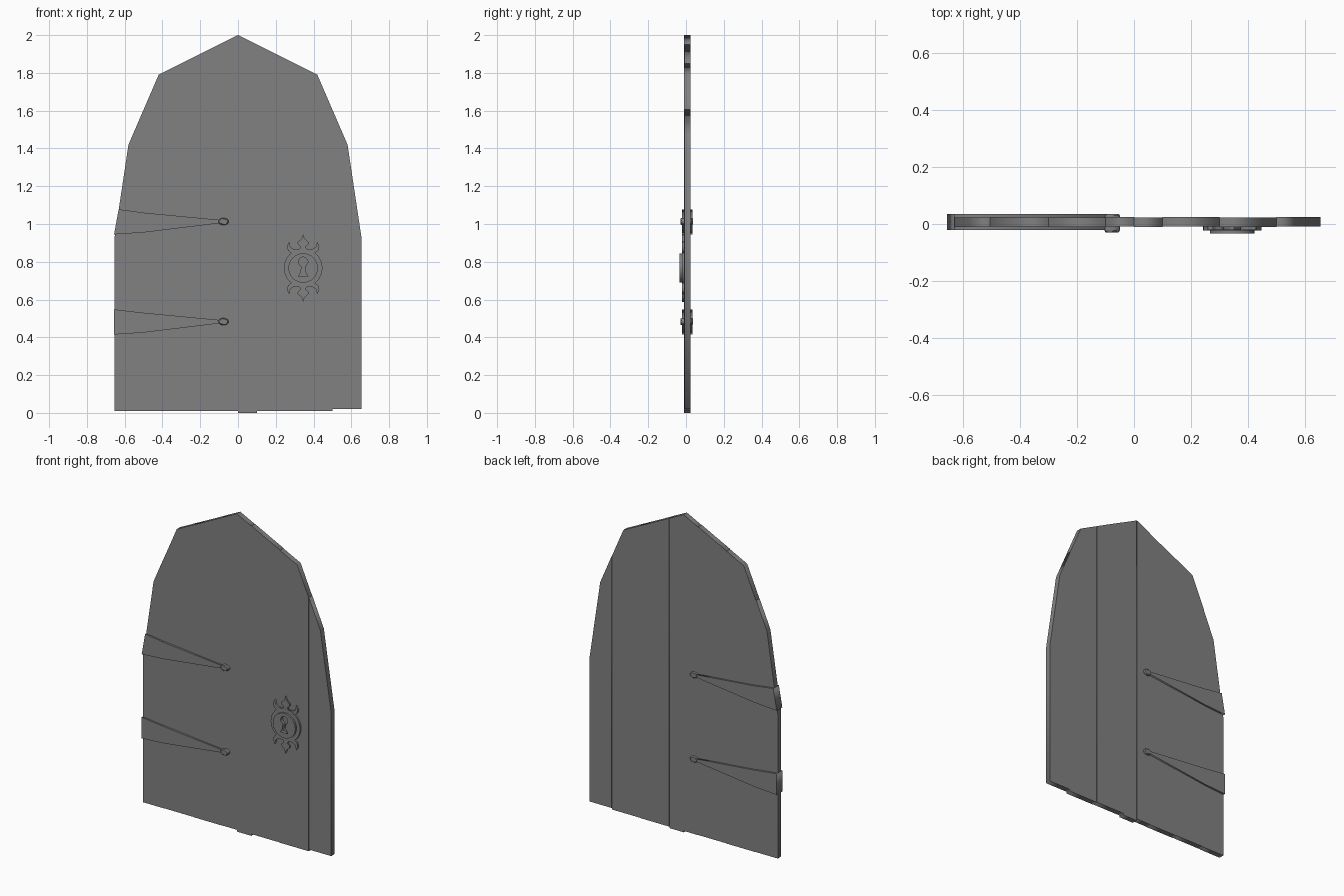
import bpy, bmesh
from math import sin, cos, pi

cube = bpy.data.objects.get("Cube")
if cube:
    bpy.data.objects.remove(cube, do_unlink=True)

grey = bpy.data.materials.new("plain grey")
grey.use_nodes = True
color = (0.22, 0.22, 0.22, 1)
grey.diffuse_color = color
grey.node_tree.nodes["Principled BSDF"].inputs["Base Color"].default_value = color


def plate(name, loops, front, back):
    """Flat plate in the xz plane; inner loops become holes."""
    curve = bpy.data.curves.new(name, "CURVE")
    curve.dimensions = "2D"
    curve.fill_mode = "BOTH"
    curve.extrude = (back - front) / 2
    for loop in loops:
        spline = curve.splines.new("POLY")
        spline.points.add(len(loop) - 1)
        for p, (x, z) in zip(spline.points, loop):
            p.co = (x, z, 0, 1)
        spline.use_cyclic_u = True
    temp = bpy.data.objects.new(name, curve)
    bpy.context.collection.objects.link(temp)
    bpy.context.view_layer.update()
    mesh = bpy.data.meshes.new_from_object(
        temp.evaluated_get(bpy.context.evaluated_depsgraph_get()))
    bpy.data.objects.remove(temp, do_unlink=True)
    bm = bmesh.new()
    bm.from_mesh(mesh)
    bmesh.ops.remove_doubles(bm, verts=bm.verts, dist=1e-5)
    for v in bm.verts:
        v.co = (v.co.x, (front + back) / 2 + v.co.z, v.co.y)
    bmesh.ops.recalc_face_normals(bm, faces=bm.faces)
    bm.to_mesh(mesh)
    bm.free()
    mesh.materials.clear()
    mesh.materials.append(grey)
    obj = bpy.data.objects.new(name, mesh)
    bpy.context.collection.objects.link(obj)
    return obj


def oval(cx, cz, rx, rz, n):
    return [(cx + rx * cos(2 * pi * i / n), cz + rz * sin(2 * pi * i / n))
            for i in range(n)]


# Pointed arch outline, right half
ARCH = [(0, 2.0), (0.42, 1.79), (0.58, 1.42), (0.655, 0.92)]


def arch_height(x):
    x = abs(x)
    for (xa, za), (xb, zb) in zip(ARCH, ARCH[1:]):
        if x <= xb:
            return za + (zb - za) * (x - xa) / (xb - xa)
    return ARCH[-1][1]


# Planks, each with a slightly different depth and lower end
seams = [-0.655, -0.505, -0.3, -0.1, 0, 0.1, 0.3, 0.5, 0.655]
bottoms = [0.01, 0.01, 0.01, 0.01, 0, 0.01, 0.01, 0.02]
for i, (a, b) in enumerate(zip(seams, seams[1:])):
    corners = sorted(s * x for x, z in ARCH for s in (-1, 1) if a < s * x < b)
    top = [(x, arch_height(x)) for x in [a] + corners + [b]]
    shift = 0.001 if i % 2 else -0.001
    plate(f"plank_{i + 1}", [[(b, bottoms[i]), (a, bottoms[i])] + top],
          -0.01 + shift, 0.024 + shift)

# Tapered strap hinges wrapping both faces, each with a domed end knob
for name, z, top_x in (("lower", 0.483, -0.656), ("upper", 1.013, -0.632)):
    strap = [(top_x, z + 0.065), (-0.5, z + 0.047), (-0.09, z + 0.008),
             (-0.09, z - 0.008), (-0.5, z - 0.058), (-0.656, z - 0.068)]
    plate(name + "_hinge_strap", [strap], -0.021, 0.035)
    knob = plate(name + "_hinge_knob", [oval(-0.077, z, 0.03, 0.02, 8)], -0.029, 0.036)
    bevel = knob.modifiers.new("rounded rim", "BEVEL")
    bevel.width = 0.006
    bevel.segments = 1

# Lock: outer rim and raised disc with a keyhole opening
LX, LZ = 0.345, 0.767
keyhole = [(LX + 0.025 * sin(t), LZ + 0.033 + 0.025 * cos(t))
           for t in (pi * (0.88 - 1.76 * i / 14) for i in range(15))]
keyhole += [(LX - 0.011, LZ - 0.02), (LX - 0.026, LZ - 0.045),
            (LX + 0.026, LZ - 0.045), (LX + 0.011, LZ - 0.02)]
plate("lock_rim", [oval(LX, LZ, 0.102, 0.102, 32), keyhole], -0.022, -0.008)
plate("lock_disc", [oval(LX, LZ, 0.078, 0.078, 32), keyhole], -0.034, -0.022)

# Finials and curled leaves, mirrored above and below the lock
half = [(0.007, 0.157), (0.03, 0.136), (0.027, 0.124), (0.013, 0.113), (0.02, 0.098)]
leaf = [(0.02, 0.096), (0.05, 0.1), (0.068, 0.112), (0.074, 0.14),
        (0.086, 0.116), (0.08, 0.092), (0.062, 0.078)]
for end, s in (("upper", 1), ("lower", -1)):
    outline = [(0, 0.18)] + half + [(-x, z) for x, z in reversed(half)]
    plate(end + "_finial", [[(LX + x, LZ + s * z) for x, z in outline]], -0.021, -0.008)
    for side, m in (("left", 1), ("right", -1)):
        plate(f"{end}_{side}_leaf",
              [[(LX + m * x, LZ + s * z) for x, z in leaf]], -0.021, -0.008)
